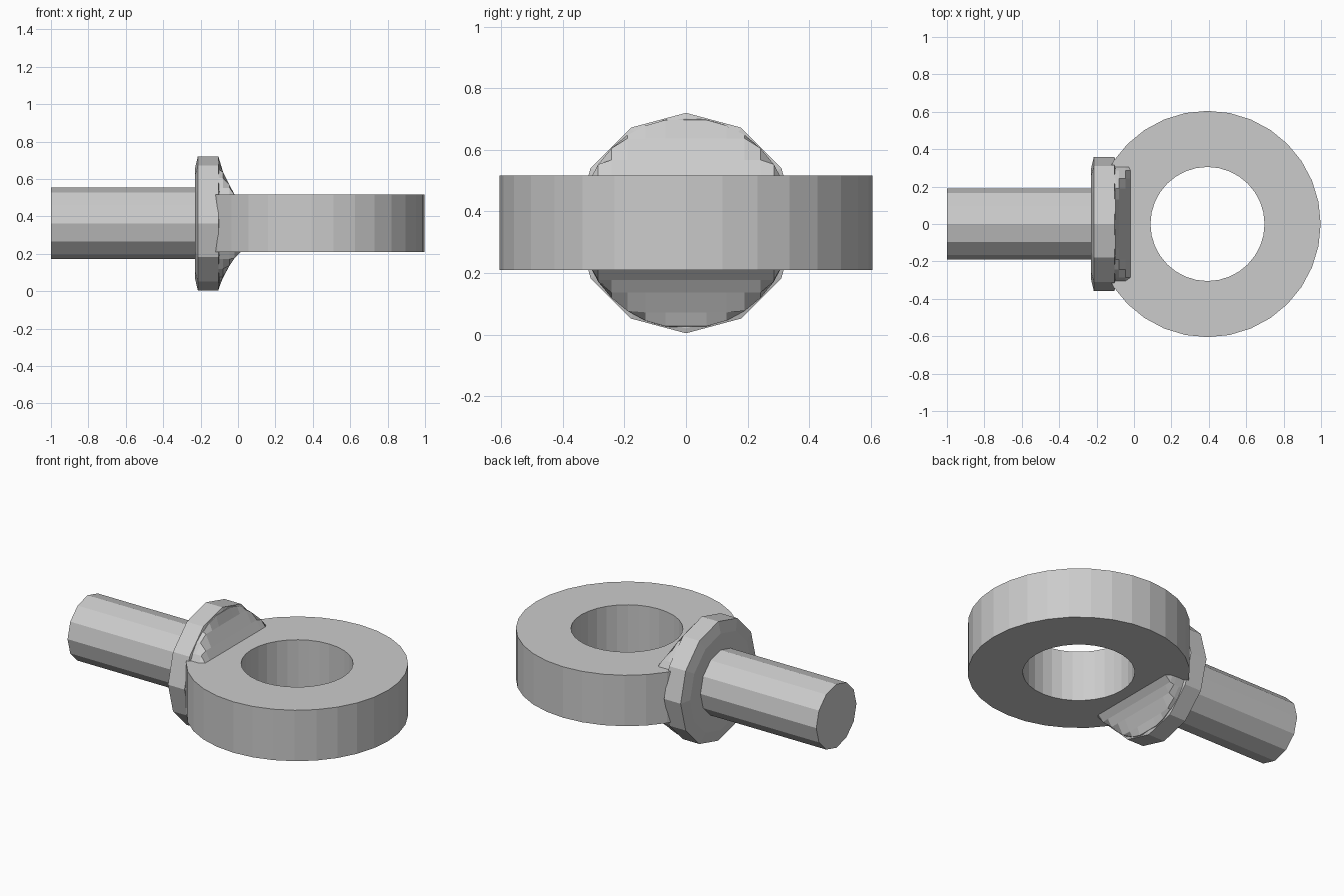
import bpy, bmesh
from math import sin, cos, tau

if "Cube" in bpy.data.objects:
    bpy.data.objects.remove(bpy.data.objects["Cube"])

ZC = 0.362  # height of the bolt axis


def loft(name, sections, closed=False):
    """Skin equal-length loops of points; cap the ends or close into a ring."""
    bm = bmesh.new()
    loops = [[bm.verts.new(p) for p in s] for s in sections]
    n = len(loops[0])
    pairs = list(zip(loops, loops[1:]))
    if closed:
        pairs.append((loops[-1], loops[0]))
    else:
        bm.faces.new(loops[0])
        bm.faces.new(loops[-1])
    for a, b in pairs:
        for i in range(n):
            j = (i + 1) % n
            bm.faces.new((a[i], a[j], b[j], b[i]))
    bmesh.ops.recalc_face_normals(bm, faces=bm.faces)
    mesh = bpy.data.meshes.new(name)
    bm.to_mesh(mesh)
    bm.free()
    obj = bpy.data.objects.new(name, mesh)
    bpy.context.collection.objects.link(obj)
    return obj


def x_circle(x, r, n):
    return [(x, r * sin(tau * i / n), ZC + r * cos(tau * i / n)) for i in range(n)]


# Shank and collar: one twelve-sided turned profile
profile = [(-1, 0.191), (-0.23, 0.191), (-0.231, 0.29), (-0.215, 0.358),
           (-0.105, 0.358), (-0.1, 0.342)]
loft("shank_and_collar", [x_circle(x, r, 12) for x, r in profile])

# Eye ring: rectangular section swept around a vertical axis
corners = [(0.605, 0.21), (0.605, 0.516), (0.305, 0.516), (0.305, 0.21)]
loft("eye_ring", [[(0.393 + r * cos(tau * i / 32), r * sin(tau * i / 32), z)
                   for r, z in corners] for i in range(32)], closed=True)

# Neck: round at the collar, flattened top and bottom where it enters the ring
stations = [(-0.11, 0.345, 0.345), (-0.098, 0.335, 0.335), (-0.08, 0.275, 0.29),
            (-0.045, 0.205, 0.225), (-0.018, 0.153, 0.185), (0.015, 0.13, 0.152)]
sections = []
for x, top, bottom in stations:
    sections.append([(min(x, -0.015) if z > ZC else x, y,
                      max(ZC - bottom, min(ZC + top, z)))
                     for _, y, z in x_circle(x, 0.343, 32)])
loft("neck", sections)
